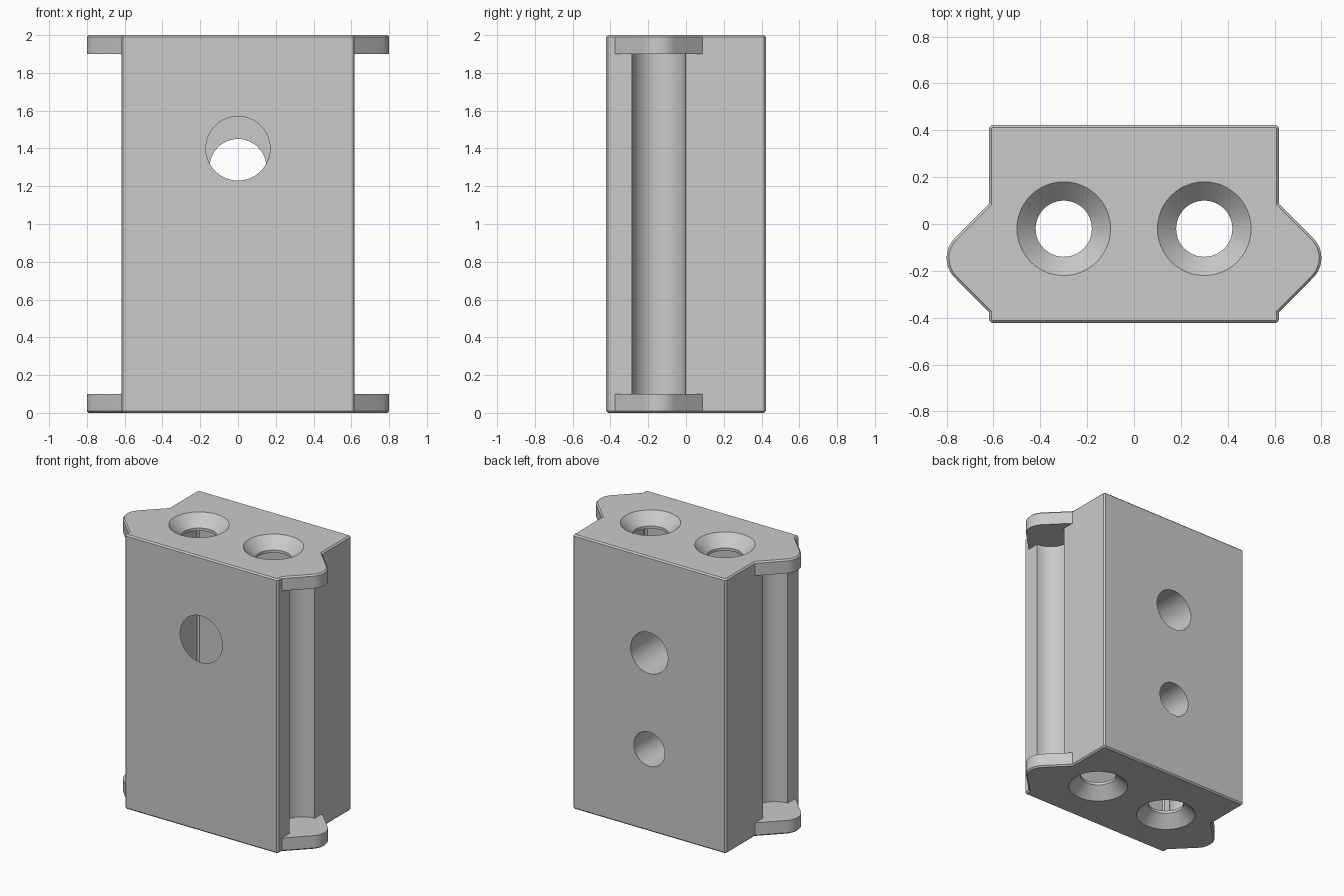
import bpy, bmesh
from math import cos, sin, pi, radians
from mathutils import Matrix

cube = bpy.data.objects.get("Cube")
if cube:
    bpy.data.objects.remove(cube, do_unlink=True)

W, D, H = 0.618, 0.423, 2.0     # half width, half depth, height
CAP, EDGE = 0.1, 0.01           # flange thickness, edge chamfer
RAIL_Y, RAIL_R = -0.145, 0.142  # side groove


def arc(cx, cy, r, start, end, n):
    return [(cx + r * cos(start + (end - start) * i / n),
             cy + r * sin(start + (end - start) * i / n)) for i in range(n + 1)]


def to_object(bm, name):
    bmesh.ops.recalc_face_normals(bm, faces=bm.faces[:])
    mesh = bpy.data.meshes.new(name)
    bm.to_mesh(mesh)
    bm.free()
    ob = bpy.data.objects.new(name, mesh)
    bpy.context.collection.objects.link(ob)
    return ob


def prism(name, outline, z0, z1, bevel=0):
    bm = bmesh.new()
    base = bm.faces.new([bm.verts.new((x, y, z0)) for x, y in outline])
    top = bmesh.ops.extrude_face_region(bm, geom=[base], use_keep_orig=True)
    verts = [v for v in top["geom"] if isinstance(v, bmesh.types.BMVert)]
    bmesh.ops.translate(bm, verts=verts, vec=(0, 0, z1 - z0))
    bmesh.ops.recalc_face_normals(bm, faces=bm.faces[:])
    if bevel:
        rim = [e for e in bm.edges if abs(e.verts[0].co.z - e.verts[1].co.z) < 1e-5]
        bmesh.ops.bevel(bm, geom=rim, offset=bevel, segments=1, affect='EDGES')
    return to_object(bm, name)


def cone(name, r1, r2, depth, centre, axis='Z'):
    bm = bmesh.new()
    turn = Matrix.Rotation(pi / 2, 4, 'X') if axis == 'Y' else Matrix()
    bmesh.ops.create_cone(bm, cap_ends=True, segments=48, radius1=r1, radius2=r2,
                          depth=depth, matrix=Matrix.Translation(centre) @ turn)
    return to_object(bm, name)


# Block with pointed, rounded side flanges
half = [(W - EDGE, -D), (W, -D + EDGE), (W, RAIL_Y - 0.232)]
half += arc(0.68, RAIL_Y, 0.12, -pi / 4, pi / 4, 12)
half += [(W, RAIL_Y + 0.232), (W, D - EDGE), (W - EDGE, D)]
outline = half + [(-x, y) for x, y in reversed(half)]
body = prism("block_body", outline, 0, H, EDGE)

cutters = []
for s in (-1, 1):
    # Space between the flanges and the round groove on each side
    x0, x1 = s * W, s * 1.0
    cutters.append(prism("side_cutter", [(x0, -0.6), (x1, -0.6), (x1, 0.6), (x0, 0.6)],
                         CAP, H - CAP))
    cutters.append(cone("groove_cutter", RAIL_R, RAIL_R, H - 2 * CAP,
                        (s * W, RAIL_Y, H / 2)))
    # Countersunk holes with a short collar in the top and bottom
    hx, hy = s * 0.3, -0.02
    for z, t in ((0, 1), (H, -1)):
        cutters.append(cone("collar_cutter", 0.12, 0.12, 0.2, (hx, hy, z)))
        radii = (0.21, 0.12) if t > 0 else (0.12, 0.21)
        cutters.append(cone("sink_cutter", *radii, 0.09, (hx, hy, z + t * 0.035)))

# Round openings: a shallow one in front, two deep sleeves at the back
for name, rad, depth, y, z in (("front_hole_cutter", 0.17, 0.2, -D, 1.4),
                               ("back_upper_hole_cutter", 0.15, 0.72, D, 1.3),
                               ("back_lower_hole_cutter", 0.125, 0.72, D, 0.6)):
    cutters.append(cone(name, rad, rad, depth, (0, y, z), 'Y'))

bpy.ops.object.select_all(action='DESELECT')
body.select_set(True)
bpy.context.view_layer.objects.active = body
for c in cutters:
    mod = body.modifiers.new(c.name, 'BOOLEAN')
    mod.operation, mod.solver, mod.object = 'DIFFERENCE', 'EXACT', c
    bpy.ops.object.modifier_apply(modifier=mod.name)
for c in cutters:
    bpy.data.objects.remove(c, do_unlink=True)

# Open the hole ends and the front hole's wall into the hollow thin shell
bm = bmesh.new()
bm.from_mesh(body.data)
inner = []
for f in bm.faces:
    p = f.calc_center_median()
    if abs(p.x) < 0.45 and -0.41 < p.y < 0.11 and abs(p.z - 1) < 0.903:
        inner.append(f)
bmesh.ops.delete(bm, geom=inner, context='FACES')
bm.to_mesh(body.data)
bm.free()

# Colour and shading
grey = bpy.data.materials.new("plain_grey")
grey.use_nodes = True
colour = (0.59, 0.59, 0.59, 1)
grey.diffuse_color = colour
grey.node_tree.nodes["Principled BSDF"].inputs["Base Color"].default_value = colour
body.data.materials.clear()
body.data.materials.append(grey)
bpy.ops.object.shade_smooth_by_angle(angle=radians(30))
